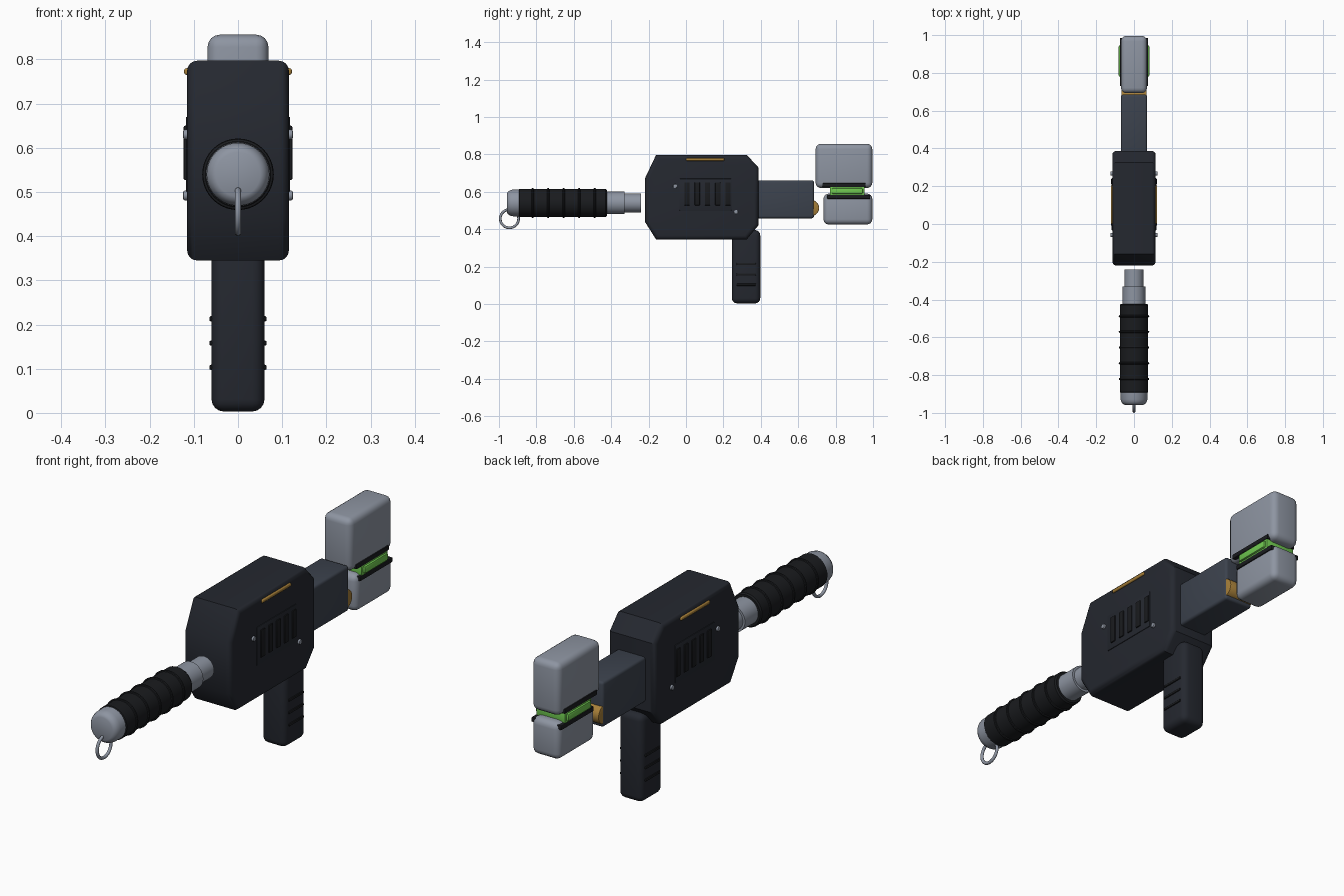
import bpy, bmesh, math
from mathutils import Matrix

if "Cube" in bpy.data.objects:
    bpy.data.objects.remove(bpy.data.objects["Cube"])


def mat(name, r, g, b):
    m = bpy.data.materials.new(name)
    m.diffuse_color = (r, g, b, 1)
    m.use_nodes = True
    m.node_tree.nodes["Principled BSDF"].inputs["Base Color"].default_value = m.diffuse_color
    return m


BODY = mat("charcoal", 0.018, 0.021, 0.029)
RUBBER = mat("black_rubber", 0.010, 0.011, 0.013)
SLATE = mat("slate", 0.045, 0.055, 0.075)
METAL = mat("metal", 0.27, 0.30, 0.36)
AMBER = mat("amber", 0.38, 0.21, 0.04)
GREEN = mat("green", 0.16, 0.58, 0.08)


def finish(name, bm, material, bevel=0, segs=3, limit=30):
    bmesh.ops.recalc_face_normals(bm, faces=bm.faces[:])
    me = bpy.data.meshes.new(name)
    bm.to_mesh(me)
    bm.free()
    ob = bpy.data.objects.new(name, me)
    bpy.context.collection.objects.link(ob)
    me.materials.append(material)
    bpy.ops.object.select_all(action='DESELECT')
    ob.select_set(True)
    bpy.context.view_layer.objects.active = ob
    if bevel:
        b = ob.modifiers.new("bevel", 'BEVEL')
        b.width, b.segments = bevel, segs
        b.limit_method, b.angle_limit = 'ANGLE', math.radians(limit)
        bpy.ops.object.modifier_apply(modifier="bevel")
    bpy.ops.object.shade_smooth_by_angle(angle=math.radians(35))
    return ob


def box(name, x, y, z, material, bevel=0, segs=3):
    """Box from (min, max) ranges on each axis."""
    bm = bmesh.new()
    r = (x, y, z)
    scale = Matrix.Diagonal([b - a for a, b in r] + [1])
    move = Matrix.Translation([(a + b) / 2 for a, b in r])
    bmesh.ops.create_cube(bm, size=1, matrix=move @ scale)
    return finish(name, bm, material, bevel, segs)


def lathe(name, profile, z, material, n=40):
    """Spin (y, radius) points around an axis parallel to y."""
    bm = bmesh.new()
    rings = [[bm.verts.new((r * math.cos(2 * math.pi * i / n), y, z + r * math.sin(2 * math.pi * i / n)))
              for i in range(n)] for y, r in profile]
    for a, b in zip(rings, rings[1:]):
        for i in range(n):
            bm.faces.new((a[i], a[(i + 1) % n], b[(i + 1) % n], b[i]))
    bm.faces.new(rings[0])
    bm.faces.new(rings[-1])
    return finish(name, bm, material)


def rod_x(name, x, y, z, r, material, bevel=0, n=32):
    """Cylinder along x."""
    bm = bmesh.new()
    m = Matrix.Translation((sum(x) / 2, y, z)) @ Matrix.Rotation(math.pi / 2, 4, 'Y')
    bmesh.ops.create_cone(bm, cap_ends=True, segments=n, radius1=r, radius2=r, depth=x[1] - x[0], matrix=m)
    return finish(name, bm, material, bevel, 2)


# Main housing: chamfered side profile with rounded rims
bm = bmesh.new()
profile = [(-0.22, 0.67), (-0.16, 0.797), (0.325, 0.797), (0.387, 0.73),
           (0.387, 0.42), (0.325, 0.345), (-0.16, 0.345), (-0.22, 0.44)]
f = bm.faces.new([bm.verts.new((-0.115, y, z)) for y, z in profile])
ext = bmesh.ops.extrude_face_region(bm, geom=[f])
bmesh.ops.translate(bm, vec=(0.23, 0, 0), verts=[v for v in ext["geom"] if isinstance(v, bmesh.types.BMVert)])
finish("housing", bm, BODY, 0.022, 4, 70)

# Handle with grip ridges
box("handle", (-0.06, 0.06), (0.245, 0.397), (0.003, 0.395), BODY, 0.028, 4)
for i, z in enumerate((0.103, 0.158, 0.213)):
    box(f"handle_ridge_{i}", (-0.065, 0.065), (0.27, 0.375), (z - 0.006, z + 0.006), RUBBER, 0.004, 2)

# Side details on both flanks
for side, s in (("right", 1), ("left", -1)):
    def span(a, b):
        return tuple(sorted((s * a, s * b)))
    box(f"vent_panel_{side}", span(0.11, 0.118), (-0.035, 0.243), (0.50, 0.67), BODY, 0.003, 2)
    for i in range(5):
        y = 0.005 + i * 0.055
        box(f"vent_slat_{side}_{i}", span(0.112, 0.123), (y - 0.014, y + 0.014), (0.527, 0.65), RUBBER, 0.003, 2)
    for i, (y, z) in enumerate(((-0.058, 0.63), (0.267, 0.492))):
        rod_x(f"screw_{side}_{i}", span(0.11, 0.124), y, z, 0.011, METAL, 0.003, 16)
    box(f"amber_strip_{side}", span(0.105, 0.122), (0.0, 0.205), (0.765, 0.78), AMBER, 0.005, 3)

# Rear neck and amber pivot
box("neck", (-0.07, 0.07), (0.37, 0.685), (0.458, 0.66), SLATE, 0.012, 3)
rod_x("pivot", (-0.067, 0.067), 0.67, 0.513, 0.042, AMBER, 0.004)

# Clamp head with green insert
box("upper_head", (-0.069, 0.069), (0.693, 0.996), (0.62, 0.856), METAL, 0.028, 4)
box("lower_head", (-0.069, 0.069), (0.735, 0.996), (0.425, 0.59), METAL, 0.028, 4)
box("upper_jaw_pad", (-0.074, 0.074), (0.73, 0.96), (0.625, 0.646), RUBBER, 0.003, 2)
box("lower_jaw_pad", (-0.074, 0.074), (0.755, 0.985), (0.562, 0.583), RUBBER, 0.003, 2)
box("green_core", (-0.072, 0.072), (0.77, 0.955), (0.578, 0.63), GREEN, 0.004, 2)
box("green_rib", (-0.081, 0.081), (0.78, 0.945), (0.588, 0.62), GREEN, 0.006, 2)

# Front telescoping rod
lathe("inner_rod", [(-0.34, 0.05), (-0.24, 0.05)], 0.54, METAL)
lathe("outer_rod", [(-0.44, 0.06), (-0.33, 0.06)], 0.54, METAL)

# Front rubber grip with raised rings
lathe("front_grip", [(-0.895, 0.07), (-0.89, 0.075), (-0.43, 0.075), (-0.423, 0.07)], 0.54, RUBBER)
for i in range(5):
    bm = bmesh.new()
    y, n, k = -0.82 + i * 0.083, 40, 8
    loops = [[bm.verts.new(((0.075 + 0.006 * math.cos(b)) * math.cos(a), y + 0.006 * math.sin(b),
                            0.54 + (0.075 + 0.006 * math.cos(b)) * math.sin(a)))
              for b in (2 * math.pi * j / k for j in range(k))]
             for a in (2 * math.pi * j / n for j in range(n))]
    for a in range(n):
        for b in range(k):
            p, q = loops[a], loops[(a + 1) % n]
            bm.faces.new((p[b], q[b], q[(b + 1) % k], p[(b + 1) % k]))
    finish(f"grip_ring_{i}", bm, RUBBER)

# Rounded end cap and hanging loop
lathe("end_cap", [(-0.957, 0.05), (-0.952, 0.06), (-0.942, 0.067), (-0.928, 0.071), (-0.88, 0.072)], 0.54, METAL)
bpy.ops.mesh.primitive_torus_add(major_radius=0.049, minor_radius=0.007, major_segments=36, minor_segments=10,
                                 location=(0, -0.944, 0.456), rotation=(0, math.pi / 2, 0))
loop = bpy.context.object
loop.name = "hanging_loop"
loop.data.materials.append(METAL)
bpy.ops.object.shade_smooth()
